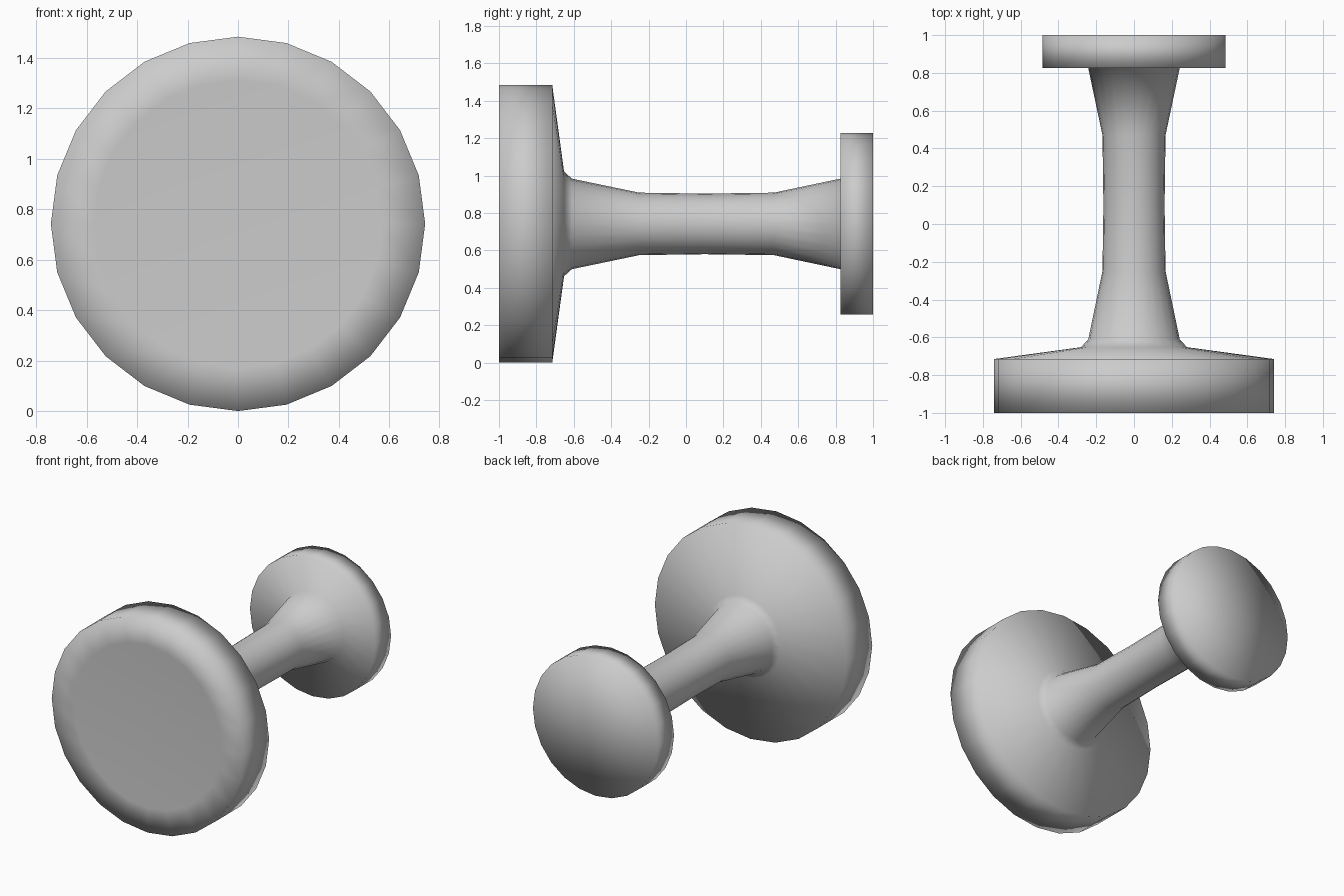
import bpy, bmesh, math

if "Cube" in bpy.data.objects:
    bpy.data.objects.remove(bpy.data.objects["Cube"])

SIDES = 24
AXIS_Z = 0.742


def lathe(name, profile):
    """Revolve (y, radius) points around the y axis; zero radius makes a pole."""
    bm = bmesh.new()
    rings = []
    for y, r in profile:
        count = SIDES if r > 0 else 1
        rings.append([bm.verts.new((r * math.sin(2 * math.pi * i / SIDES), y,
                                    AXIS_Z + r * math.cos(2 * math.pi * i / SIDES)))
                      for i in range(count)])
    for a, b in zip(rings, rings[1:]):
        for i in range(SIDES):
            j = (i + 1) % SIDES
            corners = [a[i % len(a)], a[j % len(a)], b[j % len(b)], b[i % len(b)]]
            bm.faces.new(list(dict.fromkeys(corners)))
    bmesh.ops.recalc_face_normals(bm, faces=bm.faces)
    for f in bm.faces:
        f.smooth = True
    mesh = bpy.data.meshes.new(name)
    bm.to_mesh(mesh)
    bm.free()
    obj = bpy.data.objects.new(name, mesh)
    bpy.context.collection.objects.link(obj)
    return obj


# Large dished front disc
front_disc = [(-0.96, 0), (-1.0, 0.57), (-1.0, 0.742), (-0.715, 0.742)]
# Waisted stem
stem = [(-0.652, 0.28), (-0.61, 0.242), (-0.25, 0.167), (0.1, 0.162),
        (0.47, 0.167), (0.825, 0.242)]
# Small flat knob at the back
back_knob = [(0.825, 0.485), (1.0, 0.485), (1.0, 0)]

# One continuous surface so the shading flows from disc to stem to knob
lathe("knob_with_stem_and_disc", front_disc + stem + back_knob)
